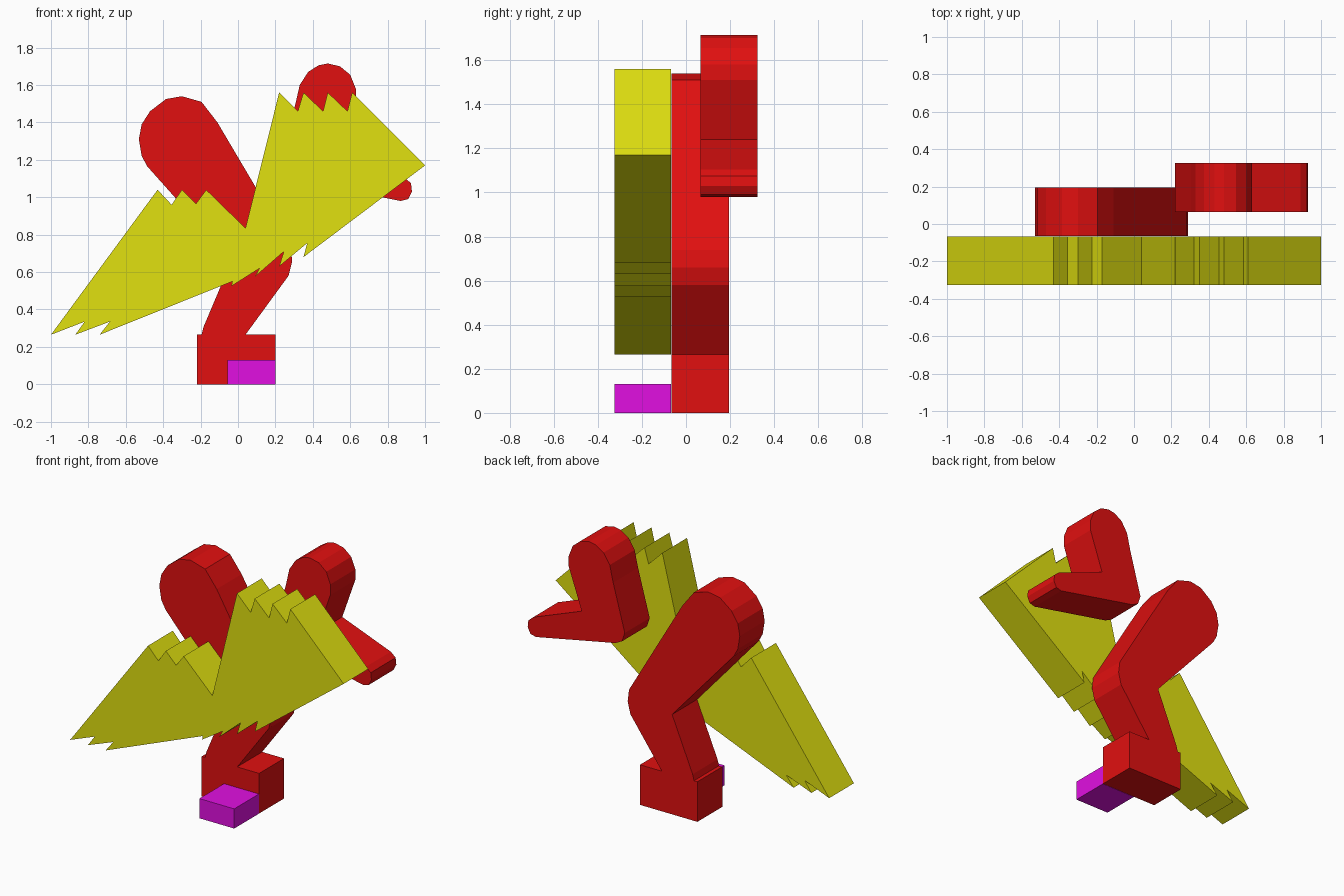
import bpy
import bmesh


def material(name, color):
    m = bpy.data.materials.new(name)
    m.diffuse_color = (*color, 1)
    return m


RED = material("red", (0.75, 0.005, 0.005))
YELLOW = material("yellow", (0.75, 0.75, 0.005))
MAGENTA = material("magenta", (0.75, 0.005, 0.75))


def slab(name, outline, y0, y1, mat):
    """Extrude a front-plane outline (x, z) from y0 to y1."""
    bm = bmesh.new()
    face = bm.faces.new([bm.verts.new((x, y0, z)) for x, z in outline])
    ext = bmesh.ops.extrude_face_region(bm, geom=[face])
    for v in ext["geom"]:
        if isinstance(v, bmesh.types.BMVert):
            v.co.y = y1
    bmesh.ops.recalc_face_normals(bm, faces=bm.faces)
    me = bpy.data.meshes.new(name)
    bm.to_mesh(me)
    bm.free()
    me.materials.append(mat)
    ob = bpy.data.objects.new(name, me)
    bpy.context.collection.objects.link(ob)


def rect(x0, x1, z0, z1):
    return [(x0, z0), (x1, z0), (x1, z1), (x0, z1)]


# Jagged wing-like plate in front
slab("jagged_plate", [
    (-1.0, 0.265), (-0.43, 1.04), (-0.355, 0.96), (-0.30, 1.04),
    (-0.225, 0.965), (-0.17, 1.04), (0.04, 0.835),
    (0.22, 1.56), (0.32, 1.46), (0.35, 1.56), (0.455, 1.46),
    (0.48, 1.56), (0.585, 1.46), (0.61, 1.56), (1.0, 1.17),
    (0.35, 0.68), (0.37, 0.755), (0.22, 0.63), (0.245, 0.71),
    (0.09, 0.575), (0.115, 0.62), (-0.035, 0.525), (-0.03, 0.55),
    (-0.74, 0.265), (-0.685, 0.335), (-0.87, 0.265), (-0.82, 0.335),
], -0.325, -0.067, YELLOW)

# Bent leg: rounded thigh, knee and shin
slab("leg", [
    (-0.53, 1.31), (-0.515, 1.39), (-0.47, 1.46), (-0.385, 1.525),
    (-0.30, 1.54), (-0.195, 1.51), (-0.11, 1.40), (0.28, 0.74),
    (0.29, 0.66), (0.27, 0.58), (0.04, 0.265), (-0.195, 0.265),
    (-0.185, 0.305), (-0.035, 0.66), (-0.485, 1.165), (-0.515, 1.22),
], -0.065, 0.195, RED)

# Bent arm behind: rounded shoulder, elbow and forearm
slab("arm", [
    (0.305, 1.49), (0.33, 1.60), (0.375, 1.67), (0.43, 1.705),
    (0.48, 1.715), (0.545, 1.70), (0.60, 1.655), (0.63, 1.58),
    (0.63, 1.51), (0.535, 1.24), (0.89, 1.105), (0.925, 1.075),
    (0.93, 1.03), (0.91, 0.99), (0.87, 0.98), (0.29, 1.095),
    (0.24, 1.12), (0.22, 1.18),
], 0.065, 0.325, RED)

# Foot blocks
slab("foot", rect(-0.22, 0.20, 0, 0.265), -0.065, 0.195, RED)
slab("toe_block", rect(-0.055, 0.20, 0, 0.13), -0.325, -0.067, MAGENTA)
